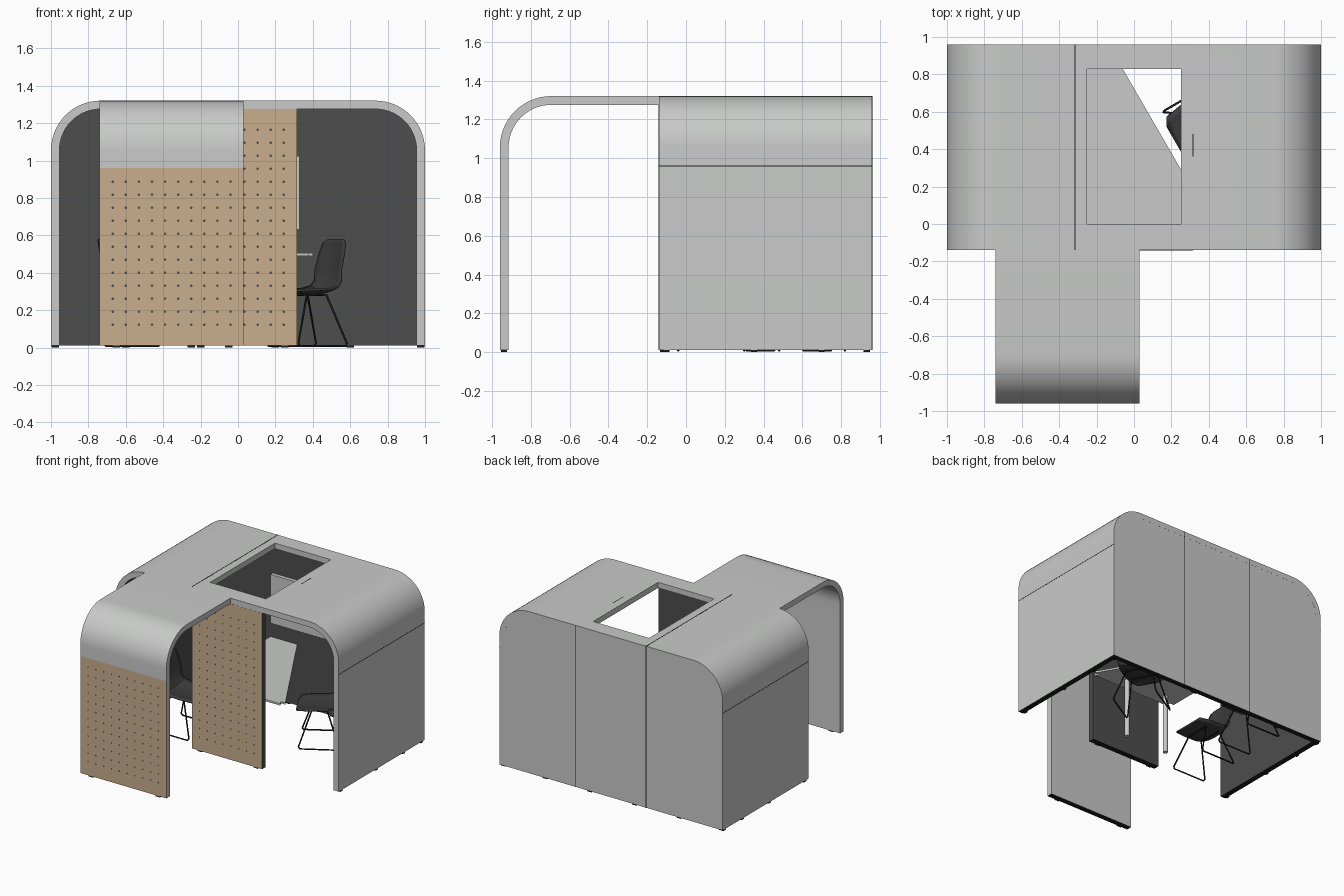
import bpy, bmesh, math
from mathutils import Vector

cube = bpy.data.objects.get("Cube")
if cube:
    bpy.data.objects.remove(cube, do_unlink=True)


def material(name, r, g, b):
    m = bpy.data.materials.new(name)
    m.use_nodes = True
    m.diffuse_color = (r, g, b, 1)
    node = next(n for n in m.node_tree.nodes if n.type == 'BSDF_PRINCIPLED')
    node.inputs["Base Color"].default_value = (r, g, b, 1)
    return m


LIGHT = material("light grey shell", .58, .59, .58)
TAN = material("tan wood", .58, .43, .27)
DARK = material("dark grey lining", .075, .075, .075)
BLACK = material("black", .012, .012, .012)
SHELL = material("charcoal plastic", .045, .045, .045)

TOP, BOTTOM, THICK, RADIUS = 1.32, .012, .045, .265
FRONT, BACK = -.14, .96
SEAM_Z, SEAM_X = .96, .315


def finish(bm, name, mats, smooth=False):
    bmesh.ops.recalc_face_normals(bm, faces=bm.faces)
    me = bpy.data.meshes.new(name)
    bm.to_mesh(me)
    bm.free()
    for m in mats:
        me.materials.append(m)
    ob = bpy.data.objects.new(name, me)
    bpy.context.collection.objects.link(ob)
    if smooth:
        smooth_object(ob)
    return ob


def smooth_object(ob):
    bpy.ops.object.select_all(action='DESELECT')
    ob.select_set(True)
    bpy.context.view_layer.objects.active = ob
    bpy.ops.object.shade_smooth_by_angle()


def box(name, lo, hi, mats, rule=None):
    lo, hi = Vector(lo), Vector(hi)
    bm = bmesh.new()
    bmesh.ops.create_cube(bm, size=1)
    for v in bm.verts:
        v.co = (lo + hi) / 2 + Vector(a * b for a, b in zip(v.co, hi - lo))
    bm.normal_update()
    if rule:
        for f in bm.faces:
            f.material_index = rule(f)
    return finish(bm, name, mats)


def corner(cx, radius, start, end, steps=14):
    angles = [math.radians(start + (end - start) * i / steps) for i in range(steps + 1)]
    return [(cx + radius * math.cos(a), TOP - RADIUS + radius * math.sin(a)) for a in angles]


def band(name, outer, inner, place, near, far, mats, rule):
    """Sweep a strip between two matching outlines from near to far."""
    bm = bmesh.new()
    rows = [[bm.verts.new(place(p, d)) for p in line] for line in (outer, inner) for d in (near, far)]
    on, of, inn, inf = rows

    def face(kind, *verts):
        f = bm.faces.new(verts)
        f.material_index = rule(kind, f)
    for i in range(len(outer) - 1):
        j = i + 1
        face("outer", on[i], on[j], of[j], of[i])
        face("inner", inn[i], inn[j], inf[j], inf[i])
        face("edge", on[i], on[j], inn[j], inn[i])
        face("edge", of[i], of[j], inf[j], inf[i])
    for i in (0, -1):
        face("end", on[i], of[i], inf[i], inn[i])
    return finish(bm, name, mats, True)


# Main pod arch
def pod_outline(half, radius):
    c = 1 - RADIUS
    return [(half, BOTTOM)] + corner(c, radius, 0, 90) + corner(-c, radius, 90, 180) + [(-half, BOTTOM)]


pod_outer = pod_outline(1, RADIUS)
pod_inner = pod_outline(1 - THICK, RADIUS - THICK)
pod = band("pod_arch", pod_outer, pod_inner, lambda p, d: (p[0], d, p[1]), FRONT, BACK,
           [LIGHT, DARK, BLACK], lambda k, f: {"inner": 1, "end": 2}.get(k, 0))

# Skylight opening
cutter = box("skylight_cutter", (-.25, 0, 1), (.25, .83, 1.5), [LIGHT])
cutter.hide_render = True
cut = pod.modifiers.new("skylight", 'BOOLEAN')
cut.object, cut.operation, cut.solver = cutter, 'DIFFERENCE', 'EXACT'
bpy.context.view_layer.objects.active = pod
bpy.ops.object.modifier_apply(modifier=cut.name)
bpy.data.objects.remove(cutter, do_unlink=True)

# Back wall fills the arch
bm = bmesh.new()
near = bm.faces.new([bm.verts.new((x, BACK - THICK, z)) for x, z in pod_inner])
near.material_index = 1
far = bm.faces.new([bm.verts.new((x, BACK - .0005, z)) for x, z in pod_inner])
finish(bm, "back_wall", [LIGHT, DARK])
for f in [ob for ob in bpy.data.objects if ob.name == "back_wall"]:
    for p in f.data.polygons:
        p.material_index = 1 if p.center.y < BACK - .02 else 0
box("back_wall_base", (-.955, BACK - THICK, BOTTOM), (.955, BACK - .001, BOTTOM + .006), [BLACK])

# Entrance arm: roof bending down into a front wall
arm_l, arm_r, arm_y = -.74, .03, -.96


def arm_outline(radius, wall):
    return ([(wall, BOTTOM), (wall, SEAM_Z)] + corner(arm_y + RADIUS, radius, 180, 90)
            + [(FRONT, TOP - RADIUS + radius)])


def arm_rule(kind, f):
    low = f.calc_center_median().z < SEAM_Z
    if kind == "end":
        return 2 if low else 0
    return 1 if kind == "outer" and low else 0


band("entrance_arm", arm_outline(RADIUS, arm_y), arm_outline(RADIUS - THICK, arm_y + THICK),
     lambda p, d: (d, p[0], p[1]), arm_l, arm_r, [LIGHT, TAN, BLACK], arm_rule)

# Perforated partition in the pod entrance
box("partition", (-SEAM_X, FRONT - .001, BOTTOM), (SEAM_X, FRONT + THICK, TOP - THICK), [DARK, TAN, BLACK],
    lambda f: 1 if f.normal.y < -.5 else 2 if f.normal.z < -.5 else 0)


def perforations(name, mid, cols, rows, y):
    bm = bmesh.new()
    step = .07
    for c in range(cols):
        for r in range(rows):
            x, z = mid + (c - (cols - 1) / 2) * step, .122 + r * .0695
            ring = [bm.verts.new((x + .007 * math.cos(a * math.pi / 4), y, z + .007 * math.sin(a * math.pi / 4)))
                    for a in range(8)]
            bm.faces.new(ring)
    ob = finish(bm, name, [DARK])
    if ob.data.polygons[0].normal.y > 0:
        ob.data.flip_normals()


perforations("arm_holes", (arm_l + arm_r) / 2, 10, 12, arm_y - .0015)
perforations("partition_holes", 0, 8, 16, FRONT - .0025)

# Panel seams
for side, label in ((-1, "right"), (1, "left")):
    x = side * SEAM_X
    box(label + "_back_seam", (x - .003, BACK - .002, BOTTOM), (x + .003, BACK + .001, TOP), [BLACK])
    box(label + "_side_seam", (side - .001, FRONT, SEAM_Z - .002), (side + .001, BACK, SEAM_Z + .002), [BLACK])
box("roof_seam", (-SEAM_X - .003, FRONT, TOP - .002), (-SEAM_X + .003, BACK, TOP + .001), [BLACK])
box("roof_seam_short", (SEAM_X - .002, .36, TOP - .002), (SEAM_X + .002, .48, TOP + .001), [BLACK])

# Levelling feet
spots = [(s * .977, y) for s in (-1, 1) for y in (-.1, .35, .7, .93)]
spots += [(x, .935) for x in (-.6, -.2, .2, .6)]
spots += [(x, FRONT + .022) for x in (-.25, .25)] + [(x, arm_y + .022) for x in (-.65, -.05)]
for x, y in spots:
    box("levelling_foot", (x - .02, y - .015, 0), (x + .02, y + .015, BOTTOM), [BLACK])

# Wall screen
box("screen", (-.33, .885, .63), (.33, BACK - THICK, 1.025), [LIGHT])

# Table with a slanted long edge and rounded front corners
bm = bmesh.new()
top = bm.faces.new([bm.verts.new((x, y, .505)) for x, y in ((-.35, 0), (.42, 0), (-.11, .915), (-.35, .915))])
bmesh.ops.bevel(bm, geom=[v for v in bm.verts if v.co.y < .5], affect='VERTICES', offset=.04, segments=6)
out = bmesh.ops.extrude_face_region(bm, geom=bm.faces[:])
for v in out["geom"]:
    if isinstance(v, bmesh.types.BMVert):
        v.co.z -= .015
finish(bm, "table_top", [LIGHT], True)
for x in (.15, -.22):
    bm = bmesh.new()
    bmesh.ops.create_cone(bm, cap_ends=True, segments=20, radius1=.018, radius2=.018, depth=.48)
    bmesh.ops.translate(bm, verts=bm.verts, vec=(x, .1, .25))
    finish(bm, "table_leg", [LIGHT], True)

# Chair: moulded shell on a sled frame, facing local -x (x, z, half width)
section = [(-.175, .287, .09), (-.15, .3, .135), (-.05, .297, .15), (.05, .293, .15), (.105, .305, .145),
           (.135, .345, .14), (.15, .42, .135), (.163, .5, .13), (.172, .56, .115), (.174, .58, .08)]
bm = bmesh.new()
rows = []
for i, (x, z, w) in enumerate(section):
    lift = .03 * math.sin(math.pi * i / (len(section) - 1))
    back = min(1, max(0, (z - .3) / .1))
    rows.append([bm.verts.new((x - lift * back * t * t, t * w, z + lift * (1 - back) * t * t))
                 for t in (k / 4 for k in range(-4, 5))])
for a, b in zip(rows, rows[1:]):
    for k in range(len(a) - 1):
        bm.faces.new((a[k], a[k + 1], b[k + 1], b[k]))
seat = finish(bm, "chair_shell", [SHELL], True)
seat.modifiers.new("thickness", 'SOLIDIFY').thickness = .012

frame_curve = bpy.data.curves.new("chair_frame", 'CURVE')
frame_curve.dimensions = '3D'
frame_curve.bevel_depth, frame_curve.bevel_resolution = .006, 2
frame_curve.use_fill_caps = True
frame_curve.materials.append(BLACK)


def tube(points):
    s = frame_curve.splines.new('POLY')
    s.points.add(len(points) - 1)
    for p, co in zip(s.points, points):
        p.co = (*co, 1)


for s in (-1, 1):
    tube([(-.06, 0, .282), (-.06, s * .1, .282), (-.15, s * .165, .022), (-.14, s * .17, .008),
          (.14, s * .17, .008), (.15, s * .165, .022), (.06, s * .1, .282), (.06, 0, .282)])
frame = bpy.data.objects.new("chair_frame", frame_curve)
bpy.context.collection.objects.link(frame)

# Place three chairs round the table
for i, (x, y, turn) in enumerate(((.37, .53, 30), (-.565, .13, 180), (-.565, .65, 180))):
    for part in (seat, frame):
        ob = part
        if i:
            ob = part.copy()
            bpy.context.collection.objects.link(ob)
        ob.location = (x, y, 0)
        ob.rotation_euler = (0, 0, math.radians(turn))
